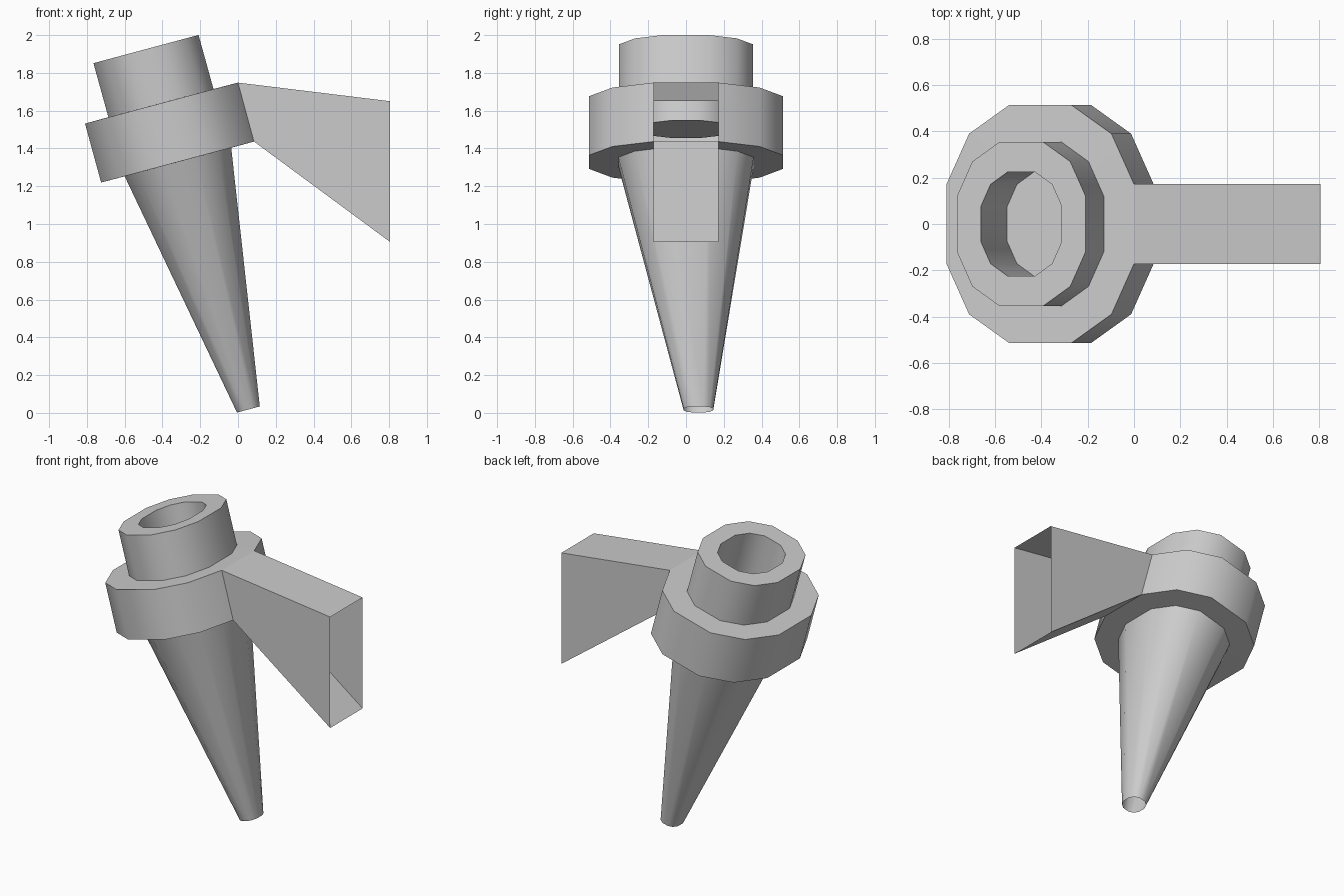
import bpy, bmesh, math
from mathutils import Vector

if "Cube" in bpy.data.objects:
    bpy.data.objects.remove(bpy.data.objects["Cube"])

TILT = math.radians(15)
U = Vector((math.cos(TILT), 0, math.sin(TILT)))   # across the tilted axis
V = Vector((0, 1, 0))

# Twelve-sided cross-section, starting with the side that carries the arm
A, B = 0.336, 0.76
SECTION = [(1, -A), (1, A), (B, B), (A, 1), (-A, 1), (-B, B),
           (-1, A), (-1, -A), (-B, -B), (-A, -1), (A, -1), (B, -B)]

bm = bmesh.new()


def ring(center, ru, rv):
    c = Vector(center)
    return [bm.verts.new(c + U * (ru * u) + V * (rv * v)) for u, v in SECTION]


# Rings from the socket floor, over the rim, down to the open tip
rings = [
    ring((-0.373, 0, 1.502), 0.181, 0.225),     # socket floor
    ring((-0.487, 0, 1.926), 0.181, 0.225),     # socket mouth
    ring((-0.487, 0, 1.926), 0.288, 0.355),     # neck rim
    ring((-0.408, 0, 1.640), 0.288, 0.355),     # neck base
    ring((-0.405, 0, 1.640), 0.419, 0.513),     # collar top
    ring((-0.320, 0, 1.328), 0.419, 0.513),     # collar bottom
    ring((-0.318, 0, 1.328), 0.292, 0.358),     # cone top
    ring((0.055, 0.066, 0.018), 0.0625, 0.078), # open tip
]
bm.faces.new(rings[0])
n = len(SECTION)
for k, (a, b) in enumerate(zip(rings, rings[1:])):
    for i in range(n):
        if k == 4 and i == 0:      # opening where the arm joins the collar
            continue
        j = (i + 1) % n
        bm.faces.new((a[i], b[i], b[j], a[j]))

# Flared hollow arm, open at its far end
base = [rings[4][0], rings[4][1], rings[5][1], rings[5][0]]
end = [bm.verts.new((0.805, y, z)) for y, z in
       ((-0.172, 1.65), (0.172, 1.65), (0.172, 0.905), (-0.172, 0.905))]
first_arm_face = len(bm.faces)
for i in range(4):
    j = (i + 1) % 4
    bm.faces.new((base[i], end[i], end[j], base[j]))

mesh = bpy.data.meshes.new("tilted_cone_with_arm")
bm.to_mesh(mesh)
bm.free()
obj = bpy.data.objects.new("tilted_cone_with_arm", mesh)
bpy.context.collection.objects.link(obj)

# Smooth round sides, flat arm
bpy.context.view_layer.objects.active = obj
obj.select_set(True)
bpy.ops.object.shade_smooth_by_angle(angle=math.radians(40))
for p in mesh.polygons[first_arm_face:]:
    p.use_smooth = False
